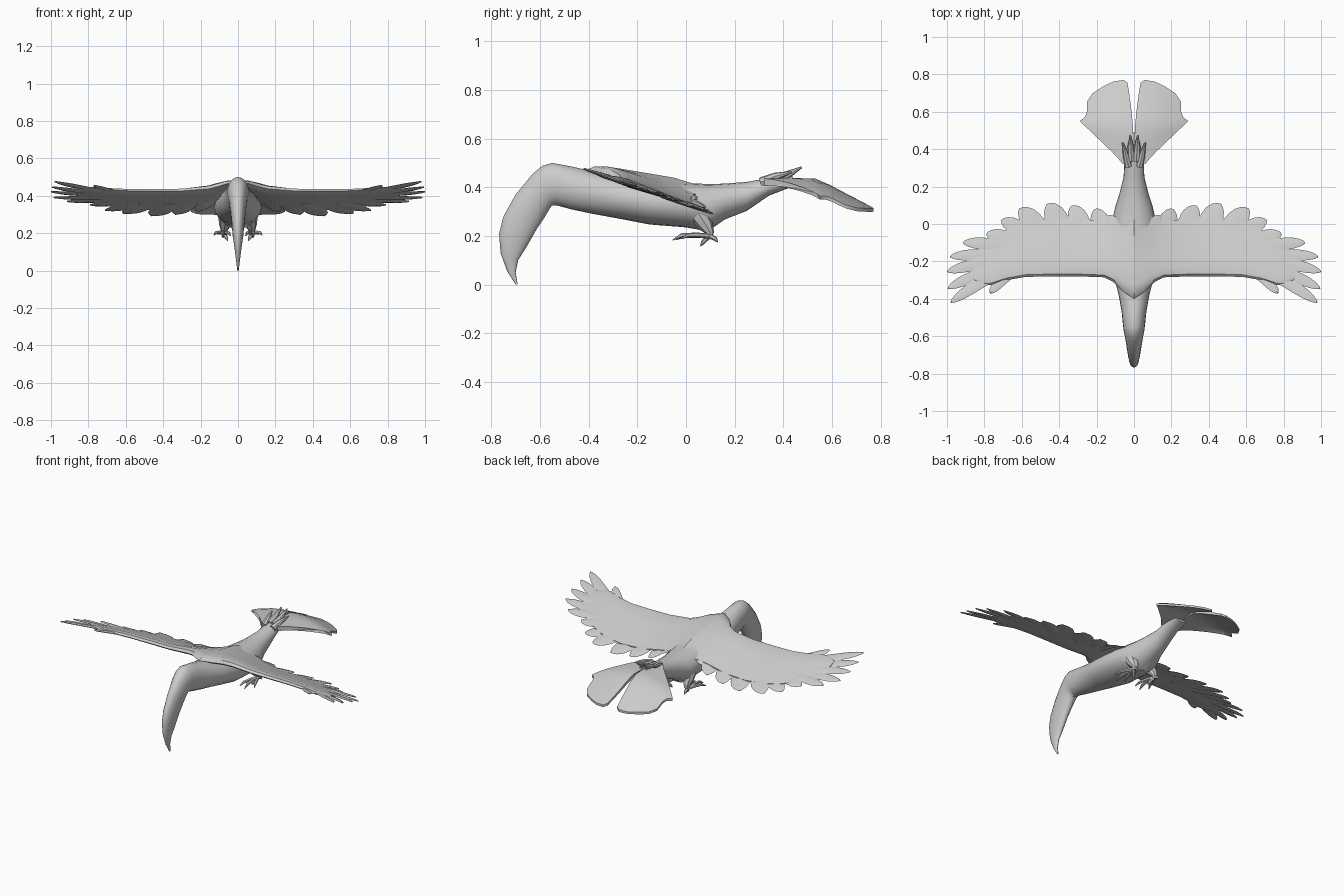
import bpy, bmesh
from math import sin, cos, pi
from mathutils import Vector as V

if "Cube" in bpy.data.objects:
    bpy.data.objects.remove(bpy.data.objects["Cube"])


def loft(bm, rings):
    """Skin a list of equal-length closed rings and cap both ends."""
    rows = [[bm.verts.new(p) for p in r] for r in rings]
    n = len(rows[0])
    for a, b in zip(rows, rows[1:]):
        for i in range(n):
            bm.faces.new((a[i], a[(i + 1) % n], b[(i + 1) % n], b[i]))
    bm.faces.new(rows[0])
    bm.faces.new(rows[-1])


def finish(bm, name, mirror=True, angle=0.7):
    bmesh.ops.recalc_face_normals(bm, faces=bm.faces)
    me = bpy.data.meshes.new(name)
    bm.to_mesh(me)
    bm.free()
    ob = bpy.data.objects.new(name, me)
    bpy.context.collection.objects.link(ob)
    if mirror:
        mod = ob.modifiers.new("mirror", 'MIRROR')
        mod.use_mirror_merge = False
    bpy.ops.object.select_all(action='DESELECT')
    ob.select_set(True)
    bpy.context.view_layer.objects.active = ob
    bpy.ops.object.shade_smooth_by_angle(angle=angle)


def tube(bm, pts, radii, n=8):
    """Tapered round limb through a few points."""
    pts = [V(p) for p in pts]
    rings = []
    for i, (p, r) in enumerate(zip(pts, radii)):
        d = (pts[min(i + 1, len(pts) - 1)] - pts[max(i - 1, 0)]).normalized()
        u = d.cross(V((1, 0, 0.1))).normalized()
        v = d.cross(u)
        rings.append([p + r * (u * cos(2 * pi * k / n) + v * sin(2 * pi * k / n)) for k in range(n)])
    loft(bm, rings)


def wing_z(x, y):
    root = max(0, 1 - x / 0.35) ** 2
    return 0.333 - 0.33 * y + 0.09 * root * max(0, min(1, (y + 0.45) / 0.45))


def feather(bm, root, tip, width, bend, thick=0.008, lift=0.0):
    """Curved flat blade lying on the wing surface."""
    a, b = V(root), V(tip)
    side = V((-(b - a).y, (b - a).x)).normalized()
    m = (a + b) / 2 + side * bend
    rings = []
    for t, w in ((0, .7), (.2, .9), (.4, 1), (.6, 1), (.75, .9), (.88, .65), (.96, .35), (1, .06)):
        c = a * (1 - t) ** 2 + m * 2 * t * (1 - t) + b * t * t
        d = ((m - a) * (1 - t) + (b - m) * t).normalized()
        s = V((-d.y, d.x)) * width / 2 * w
        h = thick * (0.4 + 0.6 * w)
        ring = []
        for q, dz in ((c - s, 0), (c, h), (c + s, 0), (c, -h)):
            ring.append((q.x, q.y, wing_z(q.x, q.y) + dz + lift))
        rings.append(ring)
    loft(bm, rings)


# Body with head and drooping beak: (top y, top z, bottom y, bottom z, half width)
stations = [
    (-.70, .0, -.692, .002, .004), (-.735, .055, -.70, .05, .01),
    (-.762, .13, -.69, .10, .018), (-.768, .21, -.655, .155, .028),
    (-.75, .28, -.615, .225, .034), (-.70, .37, -.585, .27, .041),
    (-.63, .455, -.56, .312, .05), (-.59, .488, -.55, .325, .055),
    (-.55, .5, -.53, .325, .059), (-.47, .485, -.47, .309, .066),
    (-.38, .465, -.38, .29, .082), (-.28, .447, -.28, .272, .107),
    (-.15, .428, -.15, .247, .127), (0, .417, 0, .235, .12),
    (.10, .413, .09, .219, .10), (.16, .415, .16, .268, .078),
    (.25, .422, .25, .303, .056), (.34, .438, .34, .365, .05),
    (.44, .445, .43, .40, .045)]
bm = bmesh.new()
rings = []
for ty, tz, by, bz, w in stations:
    ring = []
    for k in range(20):
        c, s = cos(2 * pi * k / 20), sin(2 * pi * k / 20)
        ring.append((w * s, (ty + by) / 2 + c * (ty - by) / 2, (tz + bz) / 2 + c * (tz - bz) / 2))
    rings.append(ring)
loft(bm, rings)
finish(bm, "body_and_beak", mirror=False)

# Wing panel: (x, leading y, trailing y, thickness)
bm = bmesh.new()
panel = [(.0, -.40, .10, .02), (.06, -.36, .06, .028), (.11, -.31, .03, .032), (.16, -.285, .02, .03),
         (.30, -.28, .025, .026), (.45, -.28, .03, .024), (.58, -.283, .01, .022),
         (.68, -.30, -.03, .02), (.76, -.325, -.08, .018), (.82, -.325, -.12, .014), (.86, -.30, -.17, .008)]
foil = [(0, 0), (.04, .6), (.15, 1), (.4, .8), (.7, .5), (1, .15)]
rings = []
for x, yl, yt, th in panel:
    top = [(x, yl + (yt - yl) * c, wing_z(x, yl + (yt - yl) * c) + h * th) for c, h in foil]
    low = [(x, yl + (yt - yl) * c, wing_z(x, yl + (yt - yl) * c) - h * th * .5) for c, h in foil[1:]]
    rings.append(top + low[::-1])
loft(bm, rings)
finish(bm, "wing_panel")

# Wing feathers: long primaries at the tip, hooked secondaries behind
bm = bmesh.new()
primaries = [((.66, -.275), (.77, -.37), .05), ((.70, -.25), (.98, -.42), .06), ((.72, -.23), (.995, -.345), .06),
             ((.72, -.20), (1.0, -.255), .06), ((.70, -.17), (.985, -.175), .06), ((.66, -.13), (.915, -.10), .065)]
for i, (r, t, w) in enumerate(primaries):
    feather(bm, r, t, w, 0.015, lift=0.004 * (i % 2))
secondaries = [((.60, -.12), (.79, -.055), .08), ((.53, -.10), (.71, .02), .09), ((.47, -.09), (.615, .08), .11),
               ((.37, -.09), (.465, .107), .12), ((.27, -.09), (.335, .097), .11),
               ((.17, -.09), (.21, .08), .10), ((.10, -.09), (.14, .045), .08)]
for i, (r, t, w) in enumerate(secondaries):
    feather(bm, r, t, w, 0.025, lift=-0.004 * (i % 2))
finish(bm, "wing_feathers")

# Tail: one half fan, rays from the rump to the outer edge
bm = bmesh.new()
edge = [(.035, .755), (.056, .77), (.11, .762), (.163, .737), (.22, .70), (.25, .655),
        (.252, .60), (.262, .572), (.29, .55), (.235, .535)]
rings = []
for i, (ex, ey) in enumerate(edge):
    f = i / (len(edge) - 1)
    sx, sy = .06 * f, .36 - .04 * f
    top, low = [], []
    for k in range(8):
        t = k / 7
        x = sx + (ex - sx) * t ** (2 if i == 0 else 1)
        y = sy + (ey - sy) * t
        z = .425 - .5 * max(0, y - .54) - .75 * x * x
        h = .014 - .007 * t
        top.append((x, y, z + h))
        low.append((x, y, z - h))
    rings.append(top + low[::-1])
loft(bm, rings)
finish(bm, "tail_fan")

# Small upturned feathers over the tail root
bm = bmesh.new()
tube(bm, [(.015, .34, .425), (.018, .41, .447), (.02, .475, .482)], [.025, .018, .004])
tube(bm, [(.03, .31, .42), (.044, .37, .445), (.06, .435, .462)], [.022, .016, .004])
finish(bm, "rump_feathers")

# Legs and clawed feet tucked under the belly
bm = bmesh.new()
tube(bm, [(.065, .05, .29), (.07, .08, .245), (.075, .10, .21), (.077, .095, .195)], [.04, .032, .016, .01])
for tip, bulge in (((.04, -.04, .185), .012), ((.085, -.055, .183), .015), ((.13, -.02, .188), .012),
                   ((.08, .13, .175), .006), ((.055, .06, .158), .004)):
    a, b = V((.077, .095, .2)), V(tip)
    mids = [a.lerp(b, t) + V((0, 0, bulge * k)) for t, k in ((0, 0), (.4, .7), (.75, 1), (1, 0))]
    tube(bm, mids, [.011, .010, .009, .002], 6)
finish(bm, "feet")
